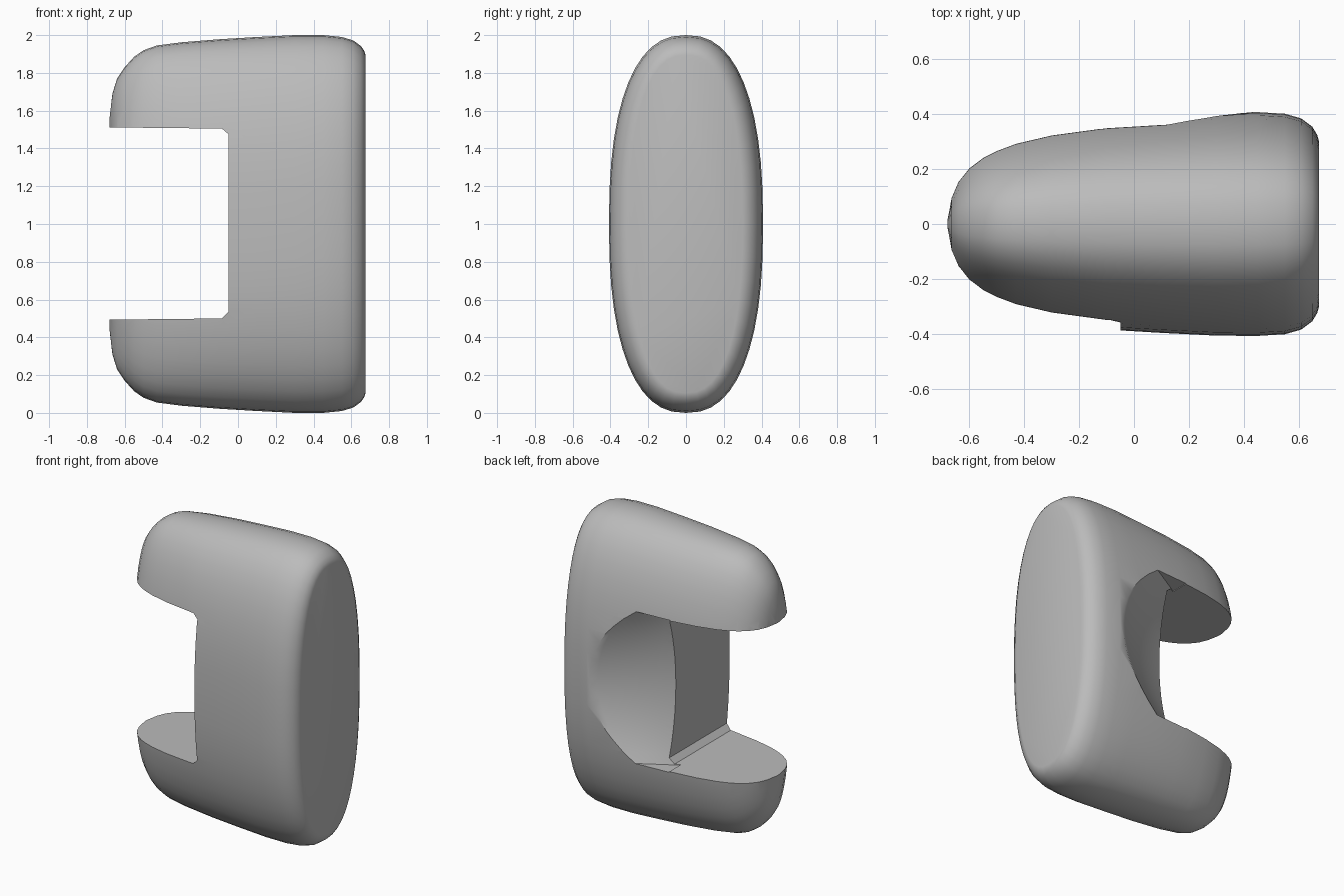
import bpy, bmesh, math
from mathutils import Vector

cube = bpy.data.objects.get("Cube")
if cube:
    bpy.data.objects.remove(cube, do_unlink=True)

grey = bpy.data.materials.new("plain_grey")
grey.use_nodes = True
grey.diffuse_color = (0.5, 0.5, 0.5, 1)
grey.node_tree.nodes["Principled BSDF"].inputs["Base Color"].default_value = (0.5, 0.5, 0.5, 1)


def loft(name, rings):
    """Skin a list of equal-length closed rings and cap both ends."""
    bm = bmesh.new()
    loops = [[bm.verts.new(p) for p in ring] for ring in rings]
    for a, b in zip(loops, loops[1:]):
        for i in range(len(a)):
            j = (i + 1) % len(a)
            bm.faces.new((a[i], a[j], b[j], b[i]))
    bm.faces.new(loops[0])
    bm.faces.new(loops[-1])
    bmesh.ops.recalc_face_normals(bm, faces=bm.faces)
    mesh = bpy.data.meshes.new(name)
    bm.to_mesh(mesh)
    bm.free()
    obj = bpy.data.objects.new(name, mesh)
    bpy.context.collection.objects.link(obj)
    mesh.materials.append(grey)
    return obj


def section(x, half_depth, half_height, count=48, power=2.4):
    """Upright superellipse across the body."""
    ring = []
    for i in range(count):
        a = math.tau * i / count
        c, s = math.cos(a), math.sin(a)
        ring.append((x,
                     half_depth * math.copysign(abs(c) ** (2 / power), c),
                     1 + half_height * math.copysign(abs(s) ** (2 / power), s)))
    return ring


# Body: x, half depth, half height
stations = [(-.68, .03, .56), (-.665, .125, .69), (-.64, .185, .77), (-.6, .237, .83),
            (-.55, .273, .885), (-.5, .298, .92), (-.43, .325, .945), (-.3, .357, .962),
            (-.1, .385, .978), (.1, .397, .99), (.3, .407, 1), (.45, .408, 1),
            (.55, .402, .99), (.61, .385, .972), (.65, .355, .943), (.668, .325, .918),
            (.675, .3, .895)]
body = loft("clip_body", [section(*s) for s in stations])

# Side notch cutter with softened inner corners
notch = loft("notch_cutter", [[(x, y, z) for x, z in
             ((-1, .49), (-.085, .5), (-.05, .535), (-.05, 1.475), (-.085, 1.505), (-1, 1.515))]
             for y in (-1, 1)])


# Curved scoop at the back, deepest at mid height
def scoop_section(z):
    t = 1 - ((z - 1) / .51) ** 2
    start = Vector((-.12, .225 - .07 * t))
    end = Vector((.2 + .25 * t, .41 + .01 * t))
    bend = (start + end) / 2 + Vector((.03, -.03)) * t
    ring = []
    for i in range(9):
        f = i / 8
        p = start * (1 - f) ** 2 + bend * 2 * f * (1 - f) + end * f * f
        ring.append((p.x, p.y, z))
    return ring + [(.6, .7, z), (-.12, .7, z)]


scoop = loft("scoop_cutter", [scoop_section(.495 + 1.015 * i / 16) for i in range(17)])

for cutter in (notch, scoop):
    cut = body.modifiers.new(cutter.name, 'BOOLEAN')
    cut.operation = 'DIFFERENCE'
    cut.solver = 'EXACT'
    cut.object = cutter
    cutter.hide_render = True

# Apply the cuts, remove the cutters, then shade
bpy.ops.object.select_all(action='DESELECT')
body.select_set(True)
bpy.context.view_layer.objects.active = body
for name in [m.name for m in body.modifiers]:
    bpy.ops.object.modifier_apply(modifier=name)
for cutter in (notch, scoop):
    bpy.data.objects.remove(cutter, do_unlink=True)
bpy.ops.object.shade_smooth_by_angle(angle=math.radians(35))
